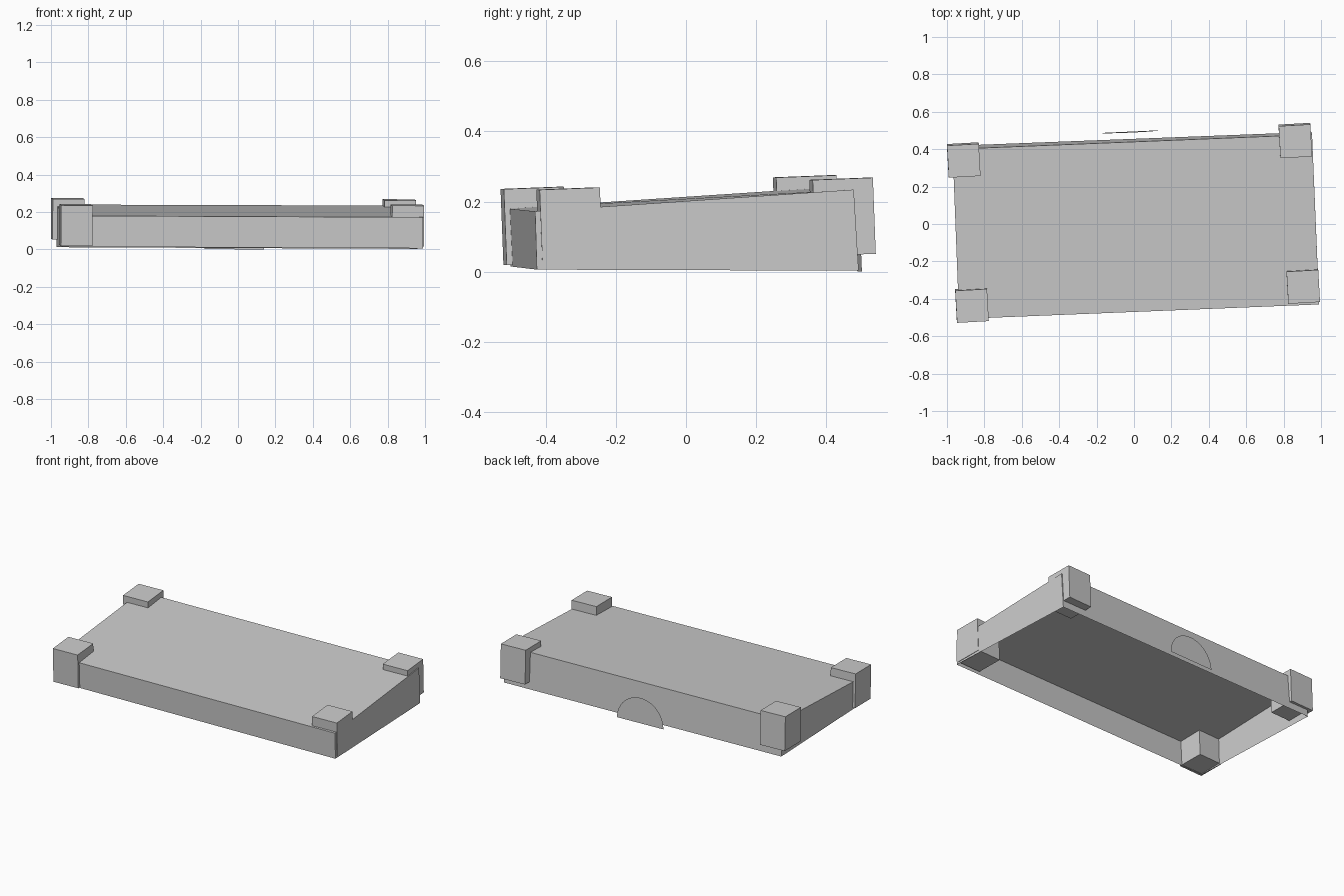
import bpy
import bmesh
from math import radians, pi, sin, cos
from mathutils import Matrix, Vector, Euler

if "Cube" in bpy.data.objects:
    bpy.data.objects.remove(bpy.data.objects["Cube"])


def mesh_object(name, verts, faces):
    bm = bmesh.new()
    vs = [bm.verts.new(v) for v in verts]
    for f in faces:
        bm.faces.new([vs[i] for i in f])
    me = bpy.data.meshes.new(name)
    bm.to_mesh(me)
    bm.free()
    ob = bpy.data.objects.new(name, me)
    bpy.context.collection.objects.link(ob)
    return ob


# Wedge-shaped shell, open underneath (corners: front left, front right, back right, back left)
bottom = [(-0.935, -0.50, 0.015), (0.99, -0.425, 0.006), (0.95, 0.492, 0.003), (-0.97, 0.418, 0.012)]
top = [(-0.935, -0.508, 0.18), (0.99, -0.43, 0.172), (0.952, 0.478, 0.234), (-0.97, 0.40, 0.24)]
walls = [(i, (i + 1) % 4, (i + 1) % 4 + 4, i + 4) for i in range(4)]
mesh_object("sloped_shell", bottom + top, [(4, 5, 6, 7)] + walls)

# Corner blocks, slightly tilted; given by the middle of the top face
tilt = Euler((radians(2.2), radians(0.2), radians(3.2))).to_matrix().to_4x4()
size = Vector((0.17, 0.172, 0.217))
blocks = {
    "back_left_block": (-0.91, 0.338, 0.272),
    "back_right_block": (0.863, 0.442, 0.265),
    "front_left_block": (-0.866, -0.438, 0.239),
    "front_right_block": (0.905, -0.336, 0.237),
}
for name, pos in blocks.items():
    bm = bmesh.new()
    bmesh.ops.create_cube(bm, size=1)
    place = (Matrix.Translation(pos) @ tilt @ Matrix.Translation((0, 0, -size.z / 2))
             @ Matrix.Diagonal((*size, 1)))
    bm.transform(place)
    me = bpy.data.meshes.new(name)
    bm.to_mesh(me)
    bm.free()
    bpy.context.collection.objects.link(bpy.data.objects.new(name, me))

# Half-round flat tab standing just behind the back wall
N = 24
r = 0.16
arc = [(r * cos(pi * i / N), 0, r * sin(pi * i / N)) for i in range(N + 1)]
tab = mesh_object("half_round_tab", arc, [tuple(range(N + 1))])
tab.location = (-0.02, 0.494, 0.001)
tab.rotation_euler = (radians(2), radians(0.2), radians(2.6))
